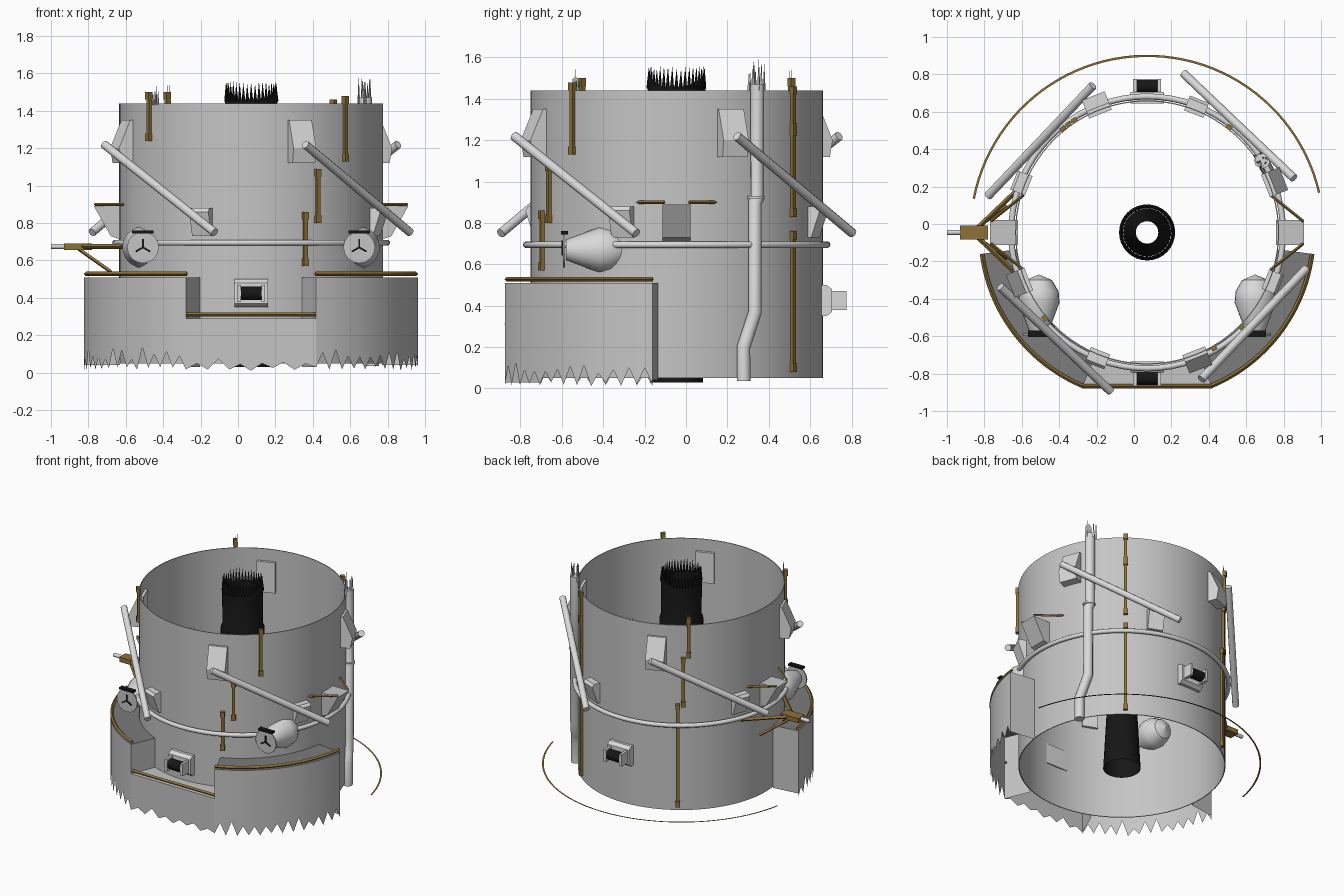
import bpy, bmesh, math, random
from math import radians, sin, cos, pi
from mathutils import Matrix, Vector

random.seed(4)
cube = bpy.data.objects.get("Cube")
if cube:
    bpy.data.objects.remove(cube, do_unlink=True)

CX, CY, R = 0.07, -0.045, 0.706
CENTRE = Matrix.Translation((CX, CY, 0))


def material(name, rgb):
    m = bpy.data.materials.new(name)
    m.use_nodes = True
    col = (*rgb, 1)
    m.diffuse_color = col
    m.node_tree.nodes["Principled BSDF"].inputs["Base Color"].default_value = col
    return m


GREY = material("hull grey", (0.56, 0.56, 0.56))
PALE = material("pale grey", (0.7, 0.7, 0.7))
DARK = material("dark grey", (0.2, 0.2, 0.2))
GOLD = material("dull gold", (0.27, 0.17, 0.04))
BLACK = material("black", (0.008, 0.008, 0.008))


def frame(az):
    """Local frame on the hull axis: x outward, y sideways, z up."""
    return CENTRE @ Matrix.Rotation(radians(az), 4, 'Z')


def polar(az, r, z):
    return frame(az) @ Vector((r, 0, z))


def mesh(name, verts, faces, mat, matrix=None):
    me = bpy.data.meshes.new(name)
    me.from_pydata([tuple(v) for v in verts], [], faces)
    if matrix:
        me.transform(matrix)
    bm = bmesh.new()
    bm.from_mesh(me)
    bmesh.ops.recalc_face_normals(bm, faces=bm.faces)
    bm.to_mesh(me)
    bm.free()
    me.polygons.foreach_set("use_smooth", [True] * len(me.polygons))
    me.set_sharp_from_angle(angle=radians(30))
    me.materials.append(mat)
    ob = bpy.data.objects.new(name, me)
    bpy.context.collection.objects.link(ob)
    return ob


def spin(name, profile, mat, matrix=CENTRE, n=64, closed=True):
    """Revolve (radius, height) points about z."""
    k = len(profile)
    verts = [(r * cos(2 * pi * i / n), r * sin(2 * pi * i / n), z)
             for i in range(n) for r, z in profile]
    faces = [(i * k + j, (i + 1) % n * k + j, (i + 1) % n * k + (j + 1) % k, i * k + (j + 1) % k)
             for i in range(n) for j in range(k if closed else k - 1)]
    return mesh(name, verts, faces, mat, matrix)


def prism(name, outline, width, mat, matrix, width2=None):
    """Extrude an (x, z) outline sideways, centred on y = 0."""
    k = len(outline)
    verts = [(x, s * width / 2, z) for s in (-1, 1) for x, z in outline]
    faces = [tuple(range(k)), tuple(range(k, 2 * k))]
    faces += [(i, (i + 1) % k, k + (i + 1) % k, k + i) for i in range(k)]
    return mesh(name, verts, faces, mat, matrix)


def block(name, x0, x1, z0, z1, width, mat, matrix):
    return prism(name, [(x0, z0), (x1, z0), (x1, z1), (x0, z1)], width, mat, matrix)


def tube(name, path, r, mat, res=3, cyclic=False):
    cu = bpy.data.curves.new(name, 'CURVE')
    cu.dimensions = '3D'
    cu.bevel_depth, cu.bevel_resolution, cu.use_fill_caps = r, res, True
    sp = cu.splines.new('POLY')
    sp.points.add(len(path) - 1)
    for p, co in zip(sp.points, path):
        p.co = (*co, 1)
        sp.use_smooth = res > 0
    sp.use_cyclic_u = cyclic
    cu.materials.append(mat)
    ob = bpy.data.objects.new(name, cu)
    bpy.context.collection.objects.link(ob)
    return ob


def spikes(name, spots, base, low, high, r, mat):
    """A row of thin splinters standing on the given points."""
    verts, faces = [], []
    for x, y in spots:
        b = len(verts)
        verts += [(x + r * cos(a), y + r * sin(a), base) for a in (0.3, 2.4, 4.5)]
        verts.append((x, y, base + random.uniform(low, high)))
        faces += [(b, b + 1, b + 3), (b + 1, b + 2, b + 3), (b + 2, b, b + 3)]
    mesh(name, verts, faces, mat)


# Hull shell and the ring pipe around it
spin("hull", [(R, 0.05), (R, 1.44), (R - 0.006, 1.44), (R - 0.006, 0.05)], GREY, n=96)
tube("ring_pipe", [polar(a, 0.727, 0.695) for a in range(0, 360, 5)], 0.016, PALE, cyclic=True)

# Central feed line: tapered lower pipe and a splintered upper sleeve
spin("feed_line", [(0.128, 0.03), (0.06, 1.3)], BLACK, n=32, closed=False)
spin("feed_sleeve", [(0.15, 1.1), (0.15, 1.17), (0.138, 1.2), (0.14, 1.46), (0.13, 1.46), (0.134, 1.1)],
     BLACK, n=32)
spikes("feed_splinters", [polar(a, 0.135, 0).xy for a in range(0, 360, 9)], 1.45, 0.09, 0.11, 0.012, BLACK)

# Skirt: outer wall with torn lower edge, decks, side walls and rails
RS, A0, A1, TOP, LOW = 0.9, -7.4, -67.3, 0.51, 0.29


def sector(a0, a1, steps):
    return [a0 + (a1 - a0) * i / steps for i in range(steps + 1)]


def torn_wall(name, pts, top, notch):
    verts, faces = [], []
    for i, p in enumerate(pts):
        z = random.uniform(0.01, 0.03) if i % 2 == 0 else random.uniform(*notch)
        verts += [(p[0], p[1], z), (p[0], p[1], top)]
    faces = [(2 * i, 2 * i + 2, 2 * i + 3, 2 * i + 1) for i in range(len(pts) - 1)]
    mesh(name, verts, faces, GREY)


for side, a0, a1 in (("left", A0, A1), ("right", -180 - A0, -180 - A1)):
    angles = sector(a0, a1, 24)
    torn_wall(f"skirt_wall_{side}", [polar(a, RS, 0) for a in angles], TOP, (0.07, 0.14))
    deck = [polar(a, r, TOP) for a in angles for r in (R, RS)]
    mesh(f"skirt_deck_{side}", deck,
         [(2 * i, 2 * i + 1, 2 * i + 3, 2 * i + 2) for i in range(24)], DARK)
    for part, a, z in (("end", a0, 0.04), ("gap", a1, 0.03)):
        mesh(f"skirt_{part}_{side}", [polar(a, R, z), polar(a, RS, z), polar(a, RS, TOP), polar(a, R, TOP)],
             [(0, 1, 2, 3)], GREY)
    tube(f"skirt_rail_{side}", [polar(a, RS - 0.01, TOP + 0.018) for a in angles], 0.012, GOLD, res=0)

corners = [polar(a, RS, LOW) for a in (-180 - A1, A1)]
torn_wall("skirt_front", [corners[0].lerp(corners[1], i / 12) for i in range(13)], LOW, (0.045, 0.075))
inner = [polar(a, R, LOW) for a in sector(A1, -180 - A1, 10)]
mesh("skirt_front_deck", corners + inner, [tuple(range(len(inner) + 2))], GREY)
tube("skirt_front_rail", [c + Vector((0, 0.008, 0.022)) for c in corners], 0.011, GOLD, res=0)

# Four slanted rods on wedge brackets
for k in range(4):
    turn = 90 * k
    hi, lo = Vector((0.29, -0.785, 1.22)), Vector((0.85, -0.195, 0.75))
    tube("slanted_rod", [frame(turn) @ hi, frame(turn) @ lo], 0.023, PALE)
    prism("upper_bracket", [(0.68, 1.12), (0.77, 1.12), (0.785, 1.2), (0.72, 1.35), (0.68, 1.35)],
          0.13, PALE, frame(turn - 68.5))
    prism("lower_bracket", [(0.68, 0.73), (0.72, 0.73), (0.765, 0.86), (0.75, 0.88), (0.68, 0.88)],
          0.11, PALE, frame(turn - 21.5))

# Side boxes with gold cross struts
for az in (0, 180):
    prism("side_box", [(0.69, 0.71), (0.75, 0.73), (0.84, 0.89), (0.69, 0.89)], 0.135, GREY, frame(az))
    for s in (-1, 1):
        tube("box_strut", [frame(az) @ Vector((0.835, s * 0.06, 0.9)),
                           frame(az) @ Vector((0.66, s * 0.2, 0.9))], 0.008, GOLD, res=0)

# Arm reaching out on the right
west = frame(180)
tube("arm_tip", [west @ Vector((0.9, 0, 0.675)), west @ Vector((1.07, 0, 0.675))], 0.014, PALE)
block("arm_block", 0.85, 1.0, 0.655, 0.69, 0.075, GOLD, west)
for s in (-1, 1):
    tube("arm_strut", [west @ Vector((0.9, s * 0.03, 0.675)), west @ Vector((0.67, s * 0.25, 0.675))],
         0.013, GOLD, res=0)
    tube("arm_brace", [west @ Vector((0.92, s * 0.02, 0.66)), west @ Vector((0.75, s * 0.14, 0.54))],
         0.01, GOLD, res=0)

# Two forward-pointing pods with faceplates
for s in (-1, 1):
    aim = Matrix.Translation((CX + s * 0.578, 0, 0.67)) @ Matrix.Rotation(pi / 2, 4, 'X')
    spin("pod", [(0.0, 0.27), (0.07, 0.3), (0.105, 0.36), (0.11, 0.42), (0.05, 0.58), (0.0, 0.58)],
         PALE, aim, n=24, closed=False)
    spin("pod_plate", [(0.0, 0.585), (0.085, 0.585), (0.085, 0.595), (0.0, 0.595)], GREY, aim, n=16, closed=False)
    for a in (90, 210, 330):
        block("pod_spoke", 0.0, 0.045, 0.595, 0.601, 0.01, BLACK, aim @ Matrix.Rotation(radians(a), 4, 'Z'))
    block("pod_cap", 0.075, 0.09, 0.57, 0.605, 0.115, BLACK, aim @ Matrix.Rotation(pi / 2, 4, 'Z'))

# Spool boxes at the front and back
for az in (-90, 90):
    f = frame(az)
    prism("spool_base", [(0.69, 0.35), (0.725, 0.35), (0.75, 0.37), (0.75, 0.48), (0.725, 0.5), (0.69, 0.5)],
          0.18, PALE, f)
    for s in (-1, 1):
        block("spool_cheek", 0.74, 0.82, 0.38, 0.47, 0.02, PALE, f @ Matrix.Translation((0, s * 0.065, 0)))
    tube("spool", [f @ Vector((0.78, -0.055, 0.425)), f @ Vector((0.78, 0.055, 0.425))], 0.037, BLACK)

# Vertical gold strips: angle, bottom, top
for az, z0, z1 in ((-66, 0.57, 0.86), (-60, 0.8, 1.09), (-45, 1.13, 1.48), (220, 1.24, 1.5),
                   (52, 0.08, 0.76), (52, 0.83, 1.26), (52, 1.24, 1.46),
                   (123, 0.08, 0.85), (126, 0.83, 1.2), (129, 1.2, 1.5)):
    block("gold_strip", 0.7, 0.722, z0, z1, 0.022, GOLD, frame(az))
    for z in (z0 + 0.02, z1 - 0.02):
        block("strip_clip", 0.7, 0.727, z - 0.02, z + 0.02, 0.03, GOLD, frame(az))

# Cable duct with a kink, a collar and a splintered end
duct = [(32.5, 1.47), (32.5, 0.92), (31.5, 0.9), (31.5, 0.37), (28, 0.25), (26.5, 0.2), (26.5, 0.035)]
tube("cable_duct", [polar(a, 0.725, z) for a, z in duct], 0.034, PALE)
tube("duct_collar", [polar(32, 0.725, z) for z in (0.915, 0.93)], 0.043, PALE)
spikes("duct_splinters", [polar(32.5 + random.uniform(-3, 3), random.uniform(0.7, 0.75), 0).xy for _ in range(14)],
       1.44, 0.08, 0.15, 0.009, PALE)
for az in (222, 128, 224):
    spikes("hull_splinters", [polar(az + d, R, 0).xy for d in (0, 1.2)], 1.43, 0.07, 0.12, 0.007, GREY)

# Thin loose hoop behind the hull
hoop = sector(13, 169, 48)
mesh("loose_hoop", [polar(a, r, 0.07) for a in hoop for r in (0.938, 0.95)],
     [(2 * i, 2 * i + 1, 2 * i + 3, 2 * i + 2) for i in range(48)], GOLD)
